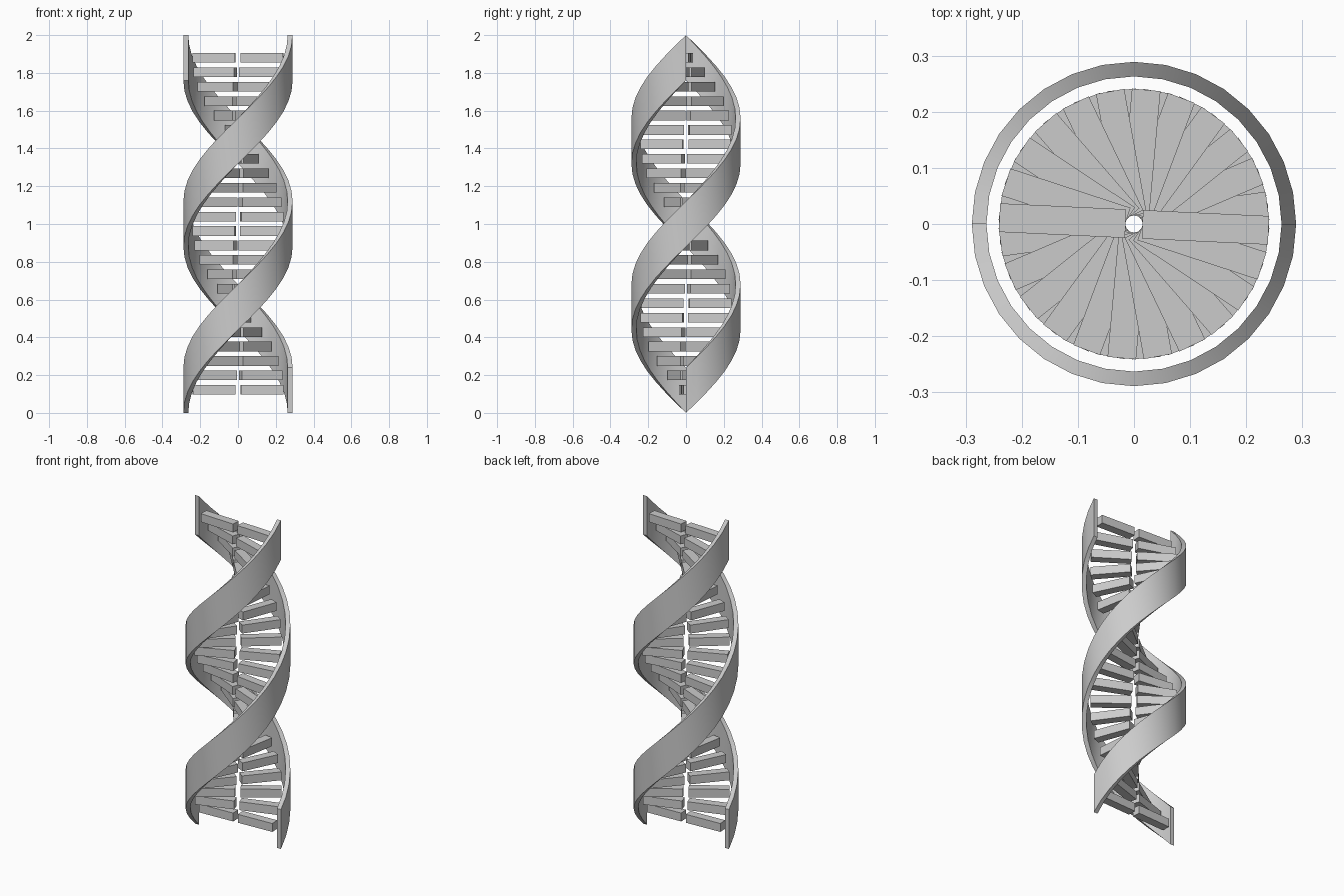
import bpy, bmesh, math
from mathutils import Matrix

if "Cube" in bpy.data.objects:
    bpy.data.objects.remove(bpy.data.objects["Cube"])

R_IN, R_OUT = 0.263, 0.289      # ribbon radii
BAND = 0.24                     # vertical height of the ribbon
RISE = 2.0 - BAND               # climb over one full turn
SEGS = 32
RUNGS = 24


def finish(name, bm):
    bmesh.ops.recalc_face_normals(bm, faces=bm.faces)
    me = bpy.data.meshes.new(name)
    bm.to_mesh(me)
    bm.free()
    ob = bpy.data.objects.new(name, me)
    bpy.context.collection.objects.link(ob)
    return ob


# Helical ribbon: a tall thin rectangle swept through one turn
def ribbon(name, start):
    bm = bmesh.new()
    rings = []
    for i in range(SEGS + 1):
        t = i / SEGS
        a, z = start + math.tau * t, RISE * t
        section = [(R_IN, z), (R_OUT, z), (R_OUT, z + BAND), (R_IN, z + BAND)]
        rings.append([bm.verts.new((r * math.cos(a), r * math.sin(a), h)) for r, h in section])
    for p, q in zip(rings, rings[1:]):
        for k in range(4):
            n = (k + 1) % 4
            bm.faces.new((p[k], p[n], q[n], q[k]))
    bm.faces.new(rings[0])
    bm.faces.new(rings[-1])
    ob = finish(name, bm)
    bpy.ops.object.select_all(action='DESELECT')
    ob.select_set(True)
    bpy.context.view_layer.objects.active = ob
    bpy.ops.object.shade_smooth_by_angle(angle=math.radians(30))


# Half rungs: level bars turning with the ribbon, split at the axis
def rungs(name, start):
    bm = bmesh.new()
    inner, outer, size = 0.015, 0.24, 0.051
    for i in range(RUNGS):
        t = i / (RUNGS - 1)
        a = start + math.radians(2.7 + 354.6 * t)
        m = (Matrix.Translation((0, 0, BAND / 2 + 0.002 + (RISE - 0.002) * t))
             @ Matrix.Rotation(a, 4, 'Z')
             @ Matrix.Translation(((inner + outer) / 2, 0, 0))
             @ Matrix.Diagonal((outer - inner, size, size, 1)))
        bmesh.ops.create_cube(bm, size=1, matrix=m)
    finish(name, bm)


for label, start in (("first", 0.0), ("second", math.pi)):
    ribbon(label + "_helix_ribbon", start)
    rungs(label + "_half_rungs", start)
